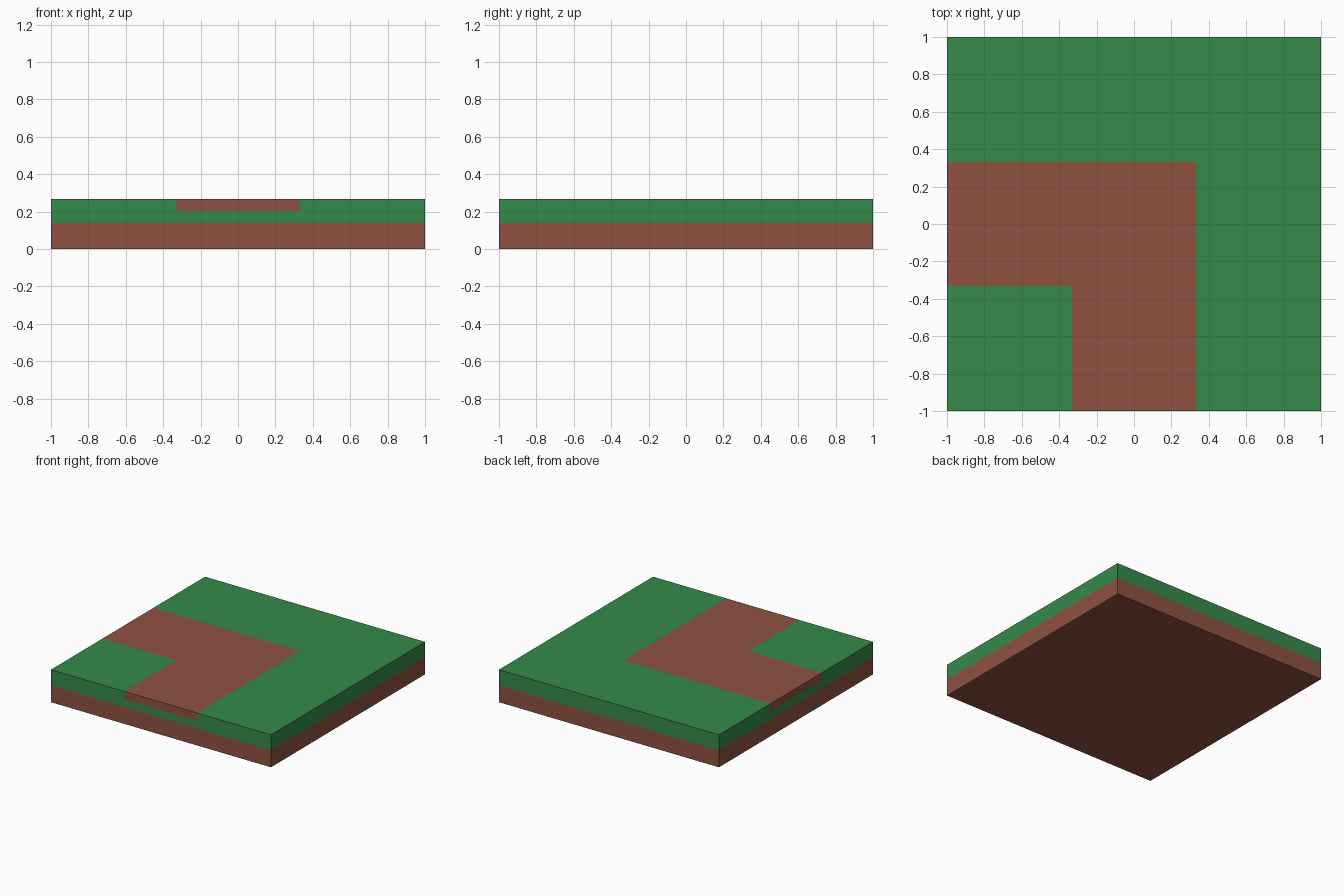
import bpy, bmesh
from mathutils import Matrix, Vector

if "Cube" in bpy.data.objects:
    bpy.data.objects.remove(bpy.data.objects["Cube"])

HEIGHT = 0.267     # full tile height
SOIL_TOP = 0.138   # soil / grass boundary
PATH_LOW = 0.202   # underside of the path strip
HALF_PATH = 0.332  # half width of the path


def material(name, colour):
    mat = bpy.data.materials.new(name)
    mat.diffuse_color = (*colour, 1)
    mat.use_nodes = True
    mat.node_tree.nodes["Principled BSDF"].inputs["Base Color"].default_value = mat.diffuse_color
    return mat


def is_path(c):
    """L-shaped path joining the left (-x) and front (-y) edges."""
    in_left_arm = c.x < HALF_PATH and abs(c.y) < HALF_PATH
    in_front_arm = c.y < HALF_PATH and abs(c.x) < HALF_PATH
    return c.z > PATH_LOW and (in_left_arm or in_front_arm)


# Tile block
bm = bmesh.new()
bmesh.ops.create_cube(bm, size=1, matrix=Matrix.Translation((0, 0, HEIGHT / 2))
                      @ Matrix.Diagonal((2, 2, HEIGHT, 1)))

# Cut the colour boundaries into the faces
cuts = [((0, 0, SOIL_TOP), (0, 0, 1)), ((0, 0, PATH_LOW), (0, 0, 1))]
for s in (-HALF_PATH, HALF_PATH):
    cuts += [((s, 0, 0), (1, 0, 0)), ((0, s, 0), (0, 1, 0))]
for point, normal in cuts:
    bmesh.ops.bisect_plane(bm, geom=bm.verts[:] + bm.edges[:] + bm.faces[:],
                           plane_co=Vector(point), plane_no=Vector(normal))

# Colour: soil below, grass above, soil-coloured path on top
for face in bm.faces:
    c = face.calc_center_median()
    face.material_index = 0 if c.z < SOIL_TOP or is_path(c) else 1

mesh = bpy.data.meshes.new("path_corner_tile")
bm.to_mesh(mesh)
bm.free()
mesh.materials.append(material("soil_brown", (0.275, 0.084, 0.054)))
mesh.materials.append(material("grass_green", (0.037, 0.254, 0.070)))
tile = bpy.data.objects.new("path_corner_tile", mesh)
bpy.context.collection.objects.link(tile)
